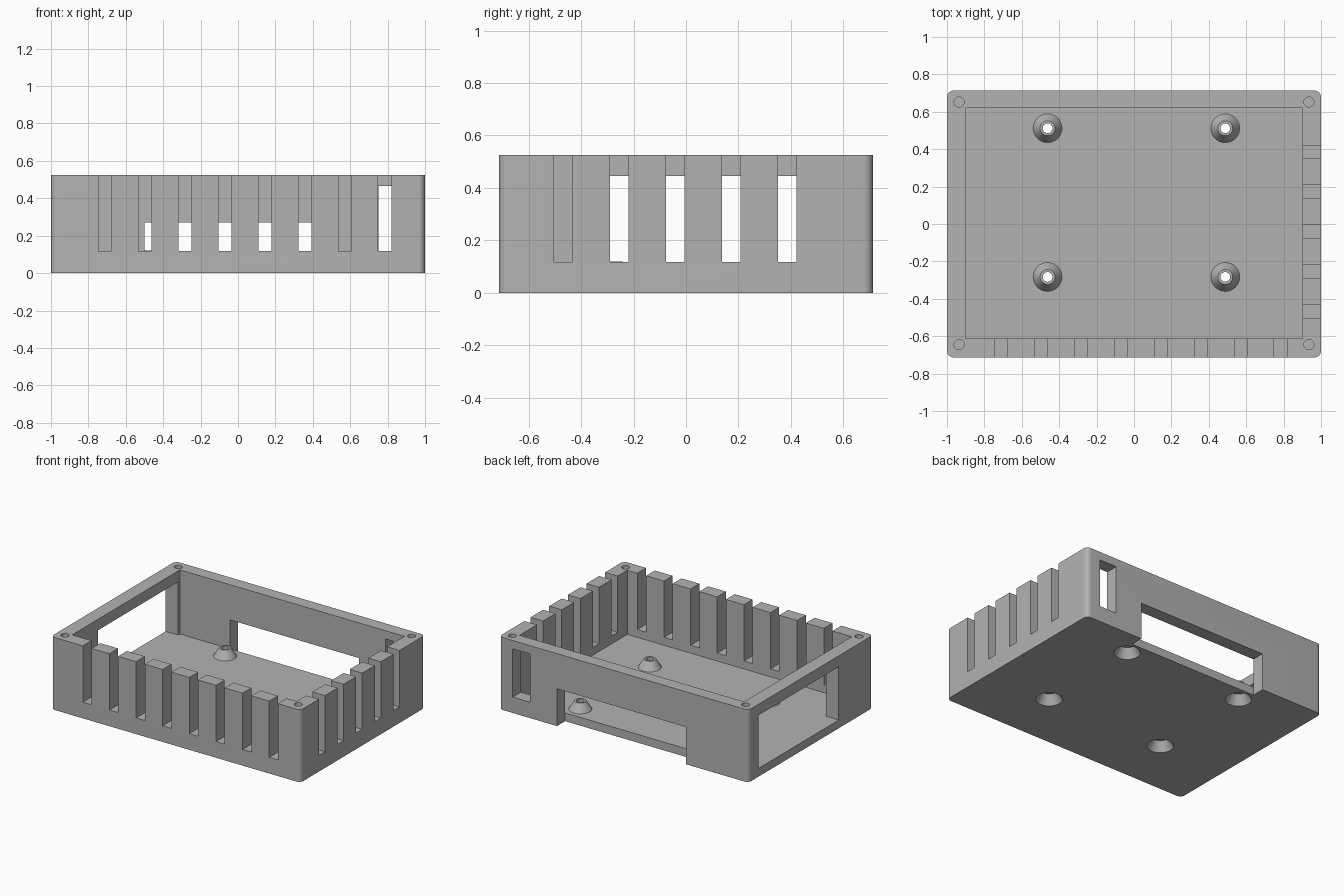
import bpy, bmesh, math

if "Cube" in bpy.data.objects:
    bpy.data.objects.remove(bpy.data.objects["Cube"])

HX, HY, HEIGHT, FLOOR = 1.0, 0.713, 0.525, 0.06
grey = bpy.data.materials.new("plain grey")
grey.diffuse_color = (0.45, 0.45, 0.45, 1)
grey.use_nodes = True
grey.node_tree.nodes["Principled BSDF"].inputs["Base Color"].default_value = grey.diffuse_color


def make_object(name, bm):
    mesh = bpy.data.meshes.new(name)
    bm.to_mesh(mesh)
    bm.free()
    mesh.materials.append(grey)
    ob = bpy.data.objects.new(name, mesh)
    bpy.context.collection.objects.link(ob)
    return ob


def block(name, x0, x1, y0, y1, z0, z1, radius=0):
    """Box between two corners, with optional rounded upright edges."""
    bm = bmesh.new()
    bmesh.ops.create_cube(bm, size=1)
    for v in bm.verts:
        v.co = ((x0 + x1) / 2 + v.co.x * (x1 - x0),
                (y0 + y1) / 2 + v.co.y * (y1 - y0),
                (z0 + z1) / 2 + v.co.z * (z1 - z0))
    if radius:
        upright = [e for e in bm.edges
                   if abs(e.verts[0].co.z - e.verts[1].co.z) > 0.01]
        bmesh.ops.bevel(bm, geom=upright, offset=radius, segments=8,
                        profile=0.5, affect='EDGES')
    return make_object(name, bm)


def cone(name, x, y, z0, z1, r0, r1, sides=48):
    bm = bmesh.new()
    bmesh.ops.create_cone(bm, cap_ends=True, segments=sides,
                          radius1=r0, radius2=r1, depth=z1 - z0)
    bmesh.ops.translate(bm, verts=bm.verts, vec=(x, y, (z0 + z1) / 2))
    return make_object(name, bm)


def combine(target, tool, operation):
    mod = target.modifiers.new("shape", 'BOOLEAN')
    mod.operation, mod.solver, mod.object = operation, 'EXACT', tool
    bpy.context.view_layer.objects.active = target
    bpy.ops.object.modifier_apply(modifier=mod.name)
    bpy.data.objects.remove(tool, do_unlink=True)


def cut(tool):
    combine(case, tool, 'DIFFERENCE')


# Open tray with rounded corners
case = block("enclosure_base", -HX, HX, -HY, HY, 0, HEIGHT, 0.035)
cut(block("cavity", -0.9, 0.9, -0.613, 0.62, FLOOR, 0.8))

# Vent slots, open at the top, along the front and right walls
for i in range(8):
    x = -0.71 + i * 0.2135
    cut(block("front_slot", x - 0.035, x + 0.035, -0.9, -0.5, 0.117, 0.8))
for i in range(5):
    y = -0.468 + i * 0.2135
    cut(block("side_slot", 0.8, 1.2, y - 0.035, y + 0.035, 0.117, 0.8))

# Port openings in the back and left walls
cut(block("back_notch", -0.5, 0.535, 0.62, 0.9, -0.2, 0.27))
cut(block("back_slot", 0.75, 0.89, 0.5, 0.9, 0.115, 0.465))
cut(block("left_window", -1.2, -0.8, -0.32, 0.60, FLOOR, 0.445))

# Conical standoffs, hollow from below, with screw holes
for x in (-0.462, 0.488):
    for y in (-0.283, 0.512):
        combine(case, cone("standoff", x, y, 0.03, 0.12, 0.0955, 0.04), 'UNION')
        cut(cone("recess", x, y, -0.01, 0.067, 0.093, 0.048))
        cut(cone("screw_hole", x, y, -0.1, 0.2, 0.026, 0.026, 32))

# Blind lid screw holes in the corners
for x in (-0.935, 0.935):
    for y in (-0.645, 0.652):
        cut(cone("lid_hole", x, y, 0.3, 0.7, 0.027, 0.027, 32))

case.select_set(True)
bpy.context.view_layer.objects.active = case
bpy.ops.object.shade_smooth_by_angle(angle=math.radians(30))
